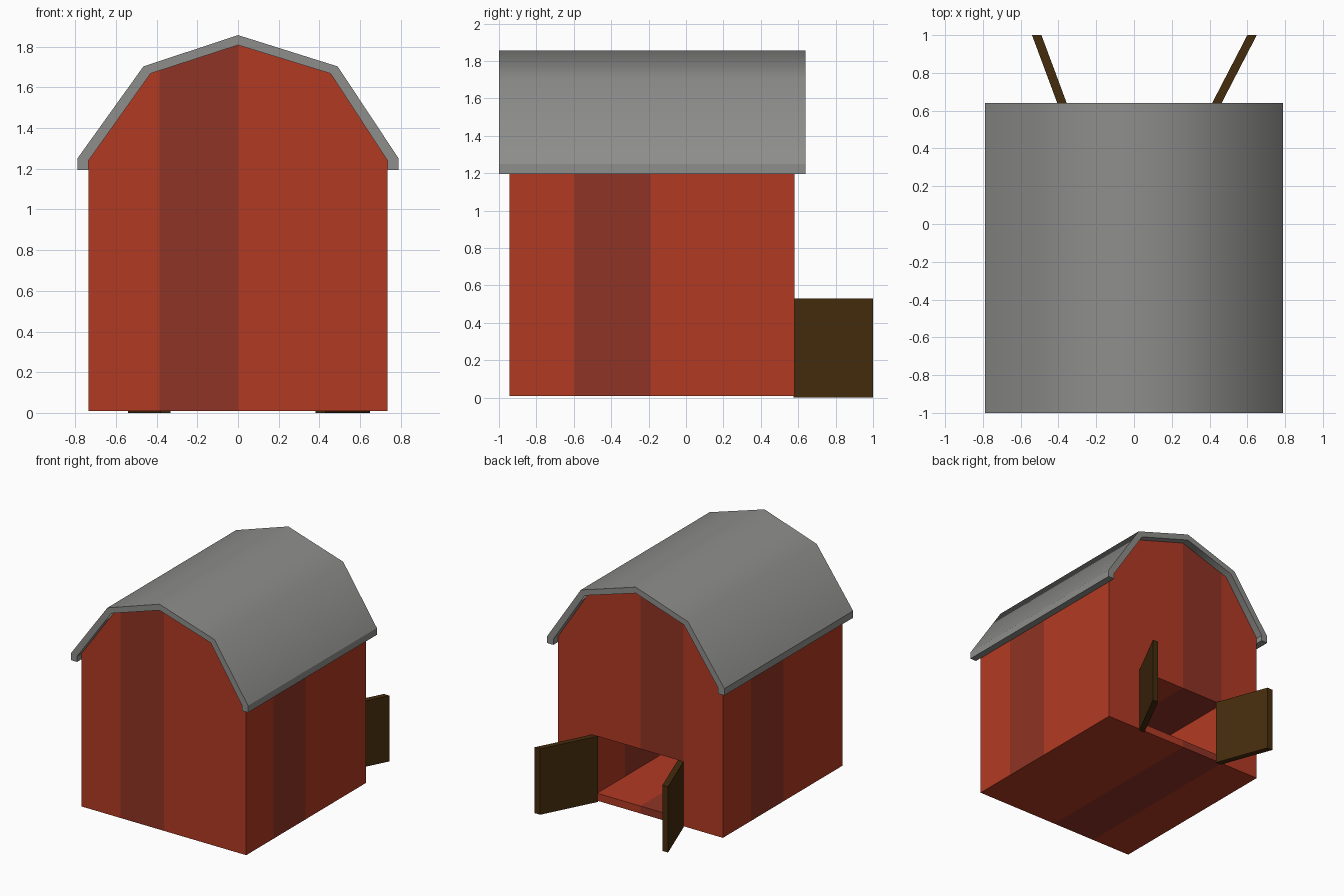
import bpy, bmesh
from mathutils import Vector

if "Cube" in bpy.data.objects:
    bpy.data.objects.remove(bpy.data.objects["Cube"])


def material(name, rgb):
    m = bpy.data.materials.new(name)
    m.diffuse_color = (*rgb, 1)
    m.use_nodes = True
    m.node_tree.nodes["Principled BSDF"].inputs["Base Color"].default_value = m.diffuse_color
    return m


RED = material("barn red", (0.445, 0.042, 0.017))
DARK = material("dark red", (0.275, 0.034, 0.018))
GREY = material("roof grey", (0.27, 0.27, 0.262))
WOOD = material("dark wood", (0.060, 0.025, 0.004))


def add(name, bm, *mats):
    bmesh.ops.recalc_face_normals(bm, faces=bm.faces[:])
    me = bpy.data.meshes.new(name)
    bm.to_mesh(me)
    bm.free()
    for m in mats:
        me.materials.append(m)
    ob = bpy.data.objects.new(name, me)
    bpy.context.collection.objects.link(ob)
    return ob


def prism(points, offset):
    """Extrude a planar outline along an offset."""
    bm = bmesh.new()
    f = bm.faces.new([bm.verts.new(p) for p in points])
    r = bmesh.ops.extrude_face_region(bm, geom=[f])
    bmesh.ops.translate(bm, vec=offset, verts=[v for v in r["geom"] if isinstance(v, bmesh.types.BMVert)])
    return bm


# Barn walls: gambrel outline, with a doorway recess cut into the back
arch = [(-0.735, 1.24), (-0.43, 1.668), (0, 1.808), (0.455, 1.668), (0.735, 1.24)]
outline = [(-0.735, 0.01)] + arch + [(0.735, 0.01)]
walls = add("barn_walls", prism([(x, -0.945, z) for x, z in outline], (0, 1.525, 0)), RED, DARK)
cutter = add("doorway_cutter", prism([(-0.386, 0.7, 0.07), (0.386, 0.7, 0.07),
                                      (0.386, 0.7, 0.53), (-0.386, 0.7, 0.53)], (0, -1.5, 0)), RED)
cutter.hide_render = True
cutter.hide_viewport = False
mod = walls.modifiers.new("doorway", 'BOOLEAN')
mod.operation = 'DIFFERENCE'
mod.solver = 'EXACT'
mod.object = cutter
bpy.context.view_layer.update()
cut = bpy.data.meshes.new_from_object(walls.evaluated_get(bpy.context.evaluated_depsgraph_get()))
walls.modifiers.clear()
bpy.data.objects.remove(cutter)

# Dark stripes: across x on front, back and floors, across y on the sides
bm = bmesh.new()
bm.from_mesh(cut)
for axis, at in ((0, -0.385), (0, 0), (1, -0.595), (1, -0.19), (1, 0.225)):
    co, no = Vector((0, 0, 0)), Vector((0, 0, 0))
    co[axis], no[axis] = at, 1
    bmesh.ops.bisect_plane(bm, geom=bm.verts[:] + bm.edges[:] + bm.faces[:],
                           dist=1e-5, plane_co=co, plane_no=no)
for f in bm.faces:
    f.normal_update()
    c = f.calc_center_median()
    if f.normal.x > 0.8:
        dark = -0.595 < c.y < -0.19
    elif f.normal.x < -0.8:
        dark = -0.19 < c.y < 0.225
    else:
        dark = -0.385 < c.x < 0
    f.material_index = int(dark)
bm.to_mesh(cut)
bm.free()
walls.data = cut

# Roof shell: outer and inner gambrel lines bridged, smooth over the bends
outer = [(-0.79, 1.195), (-0.79, 1.25), (-0.465, 1.703), (0, 1.857), (0.49, 1.703), (0.79, 1.25), (0.79, 1.195)]
inner = [(-0.735, 1.195)] + arch + [(0.735, 1.195)]
bm = bmesh.new()
o0, i0, o1, i1 = [[bm.verts.new((x, y, z)) for x, z in line]
                  for y in (-1, 0.64) for line in (outer, inner)]
for k in range(6):
    for a, b in ((o0, i0), (o1, i1), (o0, o1), (i0, i1)):
        bm.faces.new((a[k], a[k + 1], b[k + 1], b[k]))
for k in (0, 6):
    bm.faces.new((o0[k], o1[k], i1[k], i0[k]))
bmesh.ops.recalc_face_normals(bm, faces=bm.faces[:])
for f in bm.faces:
    f.smooth = True
for e in bm.edges:
    eave = all(v.co.z < 1.26 for v in e.verts)
    e.smooth = e.calc_face_angle(0) < 0.9 and not eave
add("roof", bm, GREY)

# Open doors at the back, swung outwards
for name, hinge, tip in (("door_left", -0.382, -0.54), ("door_right", 0.38, 0.60)):
    pts = [(hinge, 0.575, 0), (hinge + 0.05, 0.575, 0), (tip + 0.05, 1, 0), (tip, 1, 0)]
    add(name, prism(pts, (0, 0, 0.53)), WOOD)
